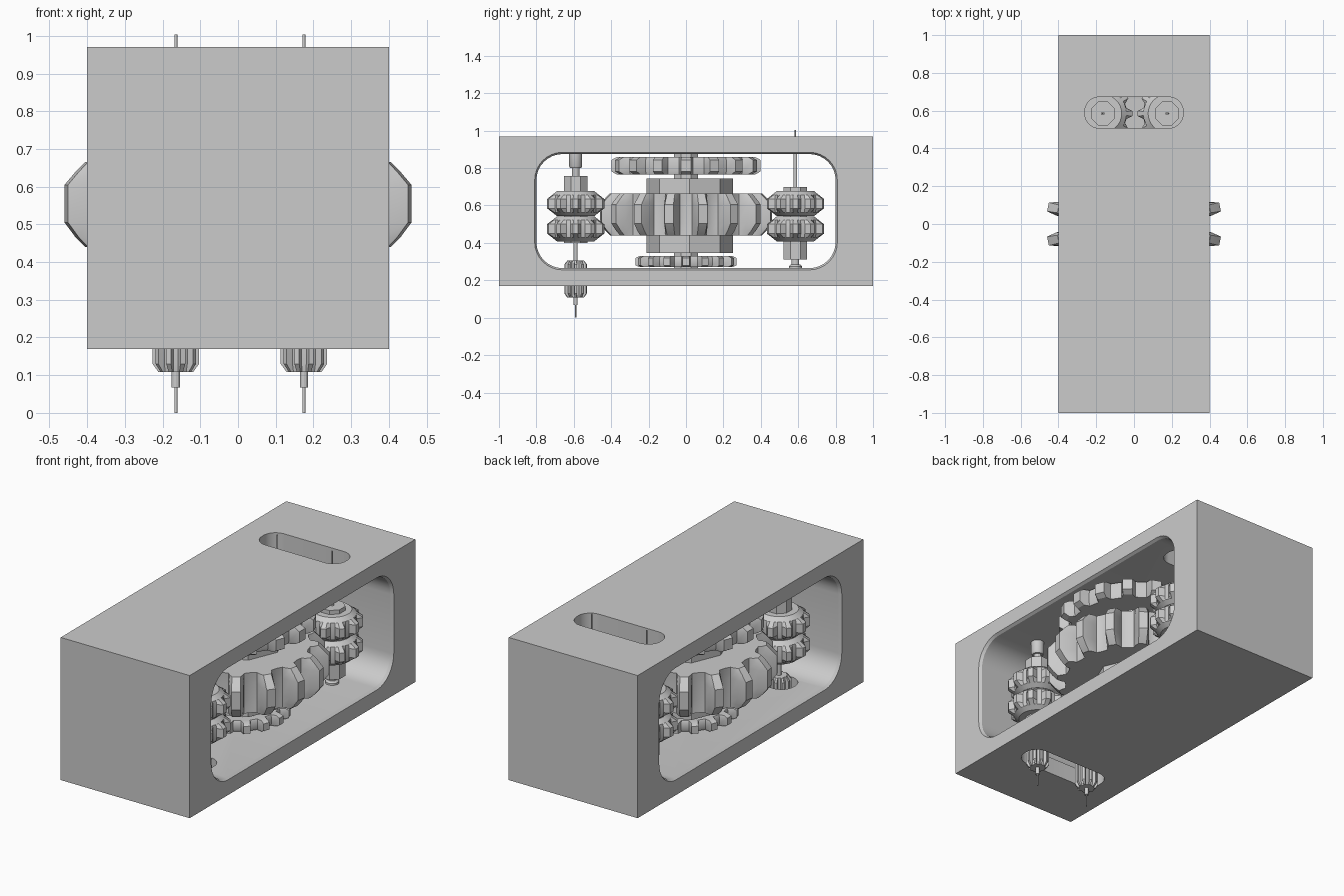
import bpy, bmesh
from math import cos, sin, pi, tau

if "Cube" in bpy.data.objects:
    bpy.data.objects.remove(bpy.data.objects["Cube"])


def loft(name, rings, smooth=True):
    """Skin equal-length closed rings and cap both ends."""
    bm = bmesh.new()
    vs = [[bm.verts.new(p) for p in ring] for ring in rings]
    n = len(vs[0])
    for a, b in zip(vs, vs[1:]):
        for i in range(n):
            j = (i + 1) % n
            bm.faces.new((a[i], a[j], b[j], b[i]))
    bm.faces.new(vs[0][::-1])
    bm.faces.new(vs[-1])
    bmesh.ops.recalc_face_normals(bm, faces=bm.faces)
    me = bpy.data.meshes.new(name)
    bm.to_mesh(me)
    bm.free()
    ob = bpy.data.objects.new(name, me)
    bpy.context.collection.objects.link(ob)
    if smooth:
        bpy.ops.object.select_all(action='DESELECT')
        bpy.context.view_layer.objects.active = ob
        ob.select_set(True)
        bpy.ops.object.shade_smooth_by_angle(angle=0.5)
    return ob


def turned(name, x, y, rows, sides, turn=0.0):
    """Turned part from (z, radius) rows."""
    return loft(name, [[(x + r * cos(tau * i / sides + turn), y + r * sin(tau * i / sides + turn), z)
                        for i in range(sides)] for z, r in rows])


def gear(name, x, y, rows, teeth, tooth, turn=0.0):
    """Gear from (z, root radius, tip radius) rows; tooth = (pitch fraction, height fraction)."""
    rings = []
    for z, r0, r1 in rows:
        ring = []
        for k in range(teeth):
            for f, h in tooth:
                a = (k + f) * tau / teeth + turn
                r = r0 + (r1 - r0) * h
                ring.append((x + r * cos(a), y + r * sin(a), z))
        rings.append(ring)
    return loft(name, rings)


def rounded(w, h, r, seg=8):
    """Rounded rectangle outline, half sizes w and h."""
    pts = []
    for q, (sx, sy) in enumerate(((1, 1), (-1, 1), (-1, -1), (1, -1))):
        for i in range(seg + 1):
            a = (q + i / seg) * pi / 2
            pts.append((sx * (w - r) + r * cos(a), sy * (h - r) + r * sin(a)))
    return pts


# housing with side window and two slots
x0, x1, z0, z1 = -0.4, 0.4, 0.17, 0.97
housing = loft("housing", [[(x0, -1, z), (x1, -1, z), (x1, 1, z), (x0, 1, z)] for z in (z0, z1)], False)

cutters = [loft("window_cutter", [[(x, a, 0.57 + b) for a, b in rounded(0.8 + g, 0.305 + g, 0.14 + g)]
                                  for x, g in ((-0.42, 0.022), (-0.385, 0), (0.385, 0), (0.42, 0.022))], False)]
for y, lo, hi in ((0.59, 0.8, 1.05), (-0.59, 0.1, 0.35)):
    cutters.append(loft("slot_cutter", [[(a, y + b, z) for a, b in rounded(0.26, 0.082, 0.075)]
                                        for z in (lo, hi)], False))
bpy.context.view_layer.objects.active = housing
for c in cutters:
    c.hide_render = True
    m = housing.modifiers.new("cut", 'BOOLEAN')
    m.object = c
    m.solver = 'EXACT'
    bpy.ops.object.modifier_apply(modifier=m.name)
for c in cutters:
    bpy.data.objects.remove(c)
bpy.ops.object.select_all(action='DESELECT')
housing.select_set(True)
bpy.ops.object.shade_smooth_by_angle(angle=0.5)

# central gear stack
ROUND = ((-0.27, 0), (-0.22, 0.5), (-0.13, 1), (0.13, 1), (0.22, 0.5), (0.27, 0), (0.5, -0.12))
BLOCK = ((-0.28, 0), (-0.17, 1), (0.17, 1), (0.28, 0))
gear("main_gear", 0, 0, [(0.44, 0.37, 0.41), (0.465, 0.37, 0.435), (0.505, 0.37, 0.465), (0.605, 0.37, 0.465),
                         (0.64, 0.37, 0.435), (0.665, 0.37, 0.41)], 16, ROUND, pi / 16)
gear("upper_gear", 0, 0, [(0.765, 0.34, 0.37), (0.782, 0.345, 0.4), (0.843, 0.345, 0.4), (0.86, 0.34, 0.37)],
     16, BLOCK)
gear("lower_gear", 0, 0, [(0.27, 0.22, 0.25), (0.28, 0.225, 0.27), (0.32, 0.225, 0.27), (0.33, 0.22, 0.25)],
     16, BLOCK)
turned("main_hub", 0, 0.02, [(0.345, 0.23), (0.745, 0.23)], 8)
turned("main_shaft", 0, 0, [(0.25, 0.07), (0.89, 0.07)], 8, pi / 8)

# small spindles, front pair hangs down, back pair points up
SPIKE = ((-0.36, 0), (-0.14, 1), (0.14, 1), (0.36, 0))
for x in (-0.165, 0.175):
    for y in (-0.59, 0.585):
        for zb in (0.408, 0.543):
            gear("spindle_gear", x, y, [(zb, 0.1, 0.1), (zb + 0.02, 0.125, 0.125), (zb + 0.042, 0.128, 0.157),
                                        (zb + 0.092, 0.128, 0.157), (zb + 0.114, 0.125, 0.125),
                                        (zb + 0.134, 0.1, 0.1)], 10, SPIKE)
        front = y < 0
        turned("spindle_hub", x, y, [(0.4, 0.068), (0.757, 0.068)] if front else [(0.31, 0.068), (0.7, 0.068)],
               8, pi / 8)
        if front:
            # drive pinion, pin and top collar
            gear("pinion", x, y, [(0.108, 0.04, 0.046), (0.13, 0.044, 0.062), (0.285, 0.044, 0.062),
                                  (0.305, 0.04, 0.046)], 10, BLOCK)
            turned("spindle_shaft", x, y, [(0, 0.004), (0.067, 0.004), (0.067, 0.011), (0.4, 0.011),
                                           (0.75, 0.02), (0.81, 0.02)], 12)
            turned("collar", x, y, [(0.8, 0.03), (0.81, 0.035), (0.88, 0.035)], 16)
        else:
            # upward pin and foot
            turned("spindle_shaft", x, y, [(0.255, 0.02), (0.32, 0.02), (0.4, 0.01), (0.88, 0.009),
                                           (0.88, 0.004), (1.003, 0.004)], 12)
            turned("foot", x, y, [(0.255, 0.035), (0.275, 0.035), (0.285, 0.025)], 16)
